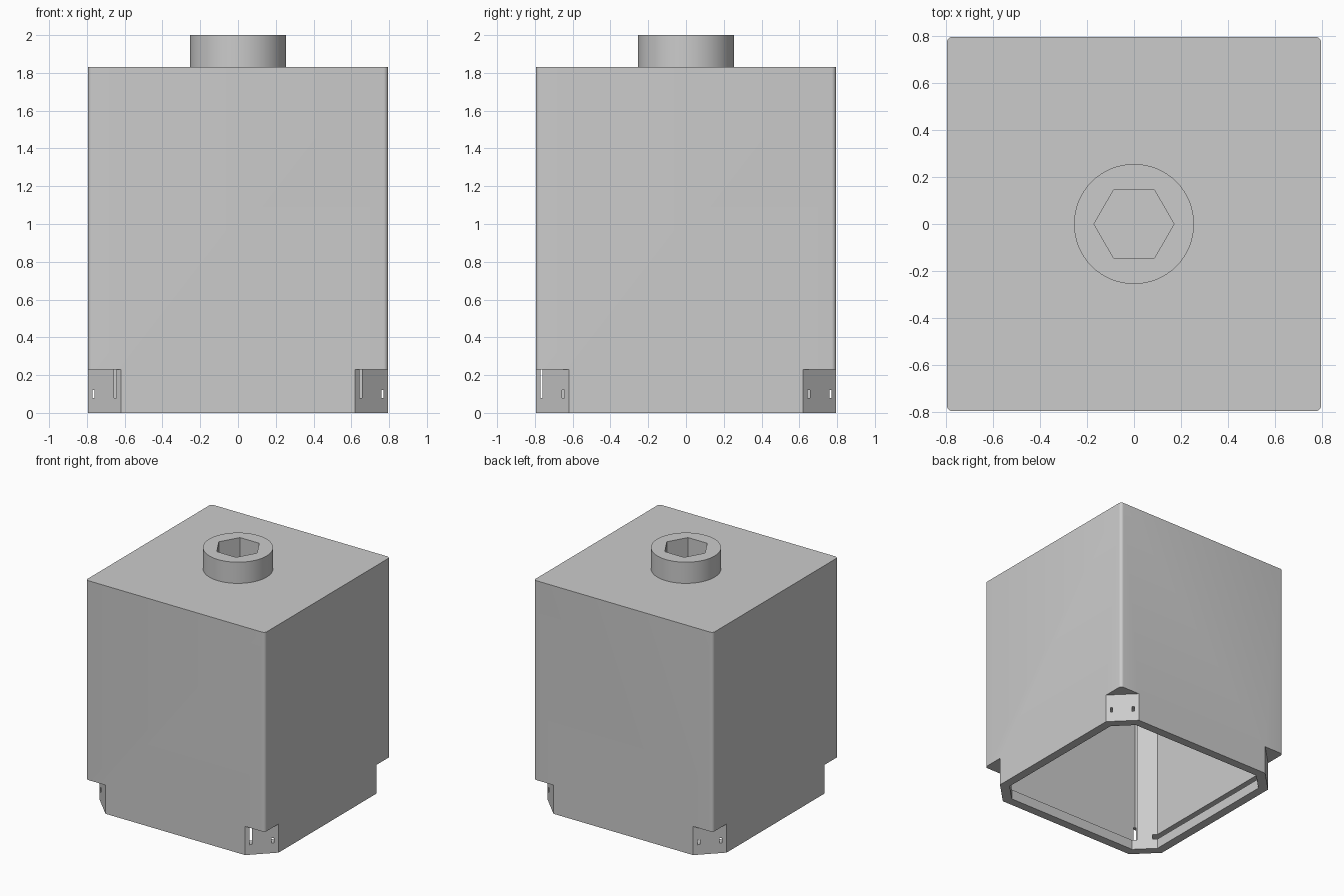
import bpy, bmesh, math
from mathutils import Matrix, Vector

cube = bpy.data.objects.get("Cube")
if cube:
    bpy.data.objects.remove(cube, do_unlink=True)

HALF, TOP, NOTCH = 0.795, 1.83, 0.175
INNER, INNER_CHAMFER, CEILING = 0.725, 0.135, 1.76

grey = bpy.data.materials.new("plain grey")
grey.use_nodes = True
grey.diffuse_color = (0.6, 0.6, 0.6, 1)
grey.node_tree.nodes["Principled BSDF"].inputs["Base Color"].default_value = (0.6, 0.6, 0.6, 1)


def prism(name, outline, z0, z1):
    """Extrude a counter-clockwise outline from z0 to z1."""
    bm = bmesh.new()
    face = bm.faces.new([bm.verts.new((x, y, z0)) for x, y in outline])
    out = bmesh.ops.extrude_face_region(bm, geom=[face])
    tops = [v for v in out["geom"] if isinstance(v, bmesh.types.BMVert)]
    bmesh.ops.translate(bm, verts=tops, vec=(0, 0, z1 - z0))
    bmesh.ops.recalc_face_normals(bm, faces=bm.faces)
    mesh = bpy.data.meshes.new(name)
    bm.to_mesh(mesh)
    bm.free()
    mesh.materials.append(grey)
    obj = bpy.data.objects.new(name, mesh)
    bpy.context.collection.objects.link(obj)
    return obj


def ring(count, *radii):
    """Points round the centre, cycling through the radii."""
    return [(radii[i % len(radii)] * math.cos(math.tau * i / count),
             radii[i % len(radii)] * math.sin(math.tau * i / count)) for i in range(count)]


def rectangle(x0, x1, y0, y1):
    return [(x0, y0), (x1, y0), (x1, y1), (x0, y1)]


def rounded_square(half, cut, steps):
    """Square with arc corners; one step gives straight chamfers."""
    points = []
    for corner in range(4):
        middle = math.pi / 4 + corner * math.pi / 2
        cx = math.copysign(half - cut, math.cos(middle))
        cy = math.copysign(half - cut, math.sin(middle))
        for i in range(steps + 1):
            a = corner * math.pi / 2 + i * math.pi / 2 / steps
            points.append((cx + cut * math.cos(a), cy + cut * math.sin(a)))
    return points


def carve(target, cutter):
    mod = target.modifiers.new("carve", 'BOOLEAN')
    mod.operation = 'DIFFERENCE'
    mod.solver = 'EXACT'
    mod.object = cutter
    bpy.context.view_layer.objects.active = target
    bpy.ops.object.modifier_apply(modifier=mod.name)
    bpy.data.objects.remove(cutter, do_unlink=True)


def smooth(obj):
    bpy.ops.object.select_all(action='DESELECT')
    obj.select_set(True)
    bpy.context.view_layer.objects.active = obj
    bpy.ops.object.shade_smooth_by_angle(angle=math.radians(30))


# Hollow body, open underneath, with braced inner corners
body = prism("body", rounded_square(HALF, 0.025, 6), 0, TOP)
carve(body, prism("cavity", rounded_square(INNER, INNER_CHAMFER, 1), -0.1, CEILING))

# Chamfered notches at the four lower corners
for sx in (-1, 1):
    for sy in (-1, 1):
        far = HALF + 0.1
        near = HALF - NOTCH - 0.1
        triangle = [(sx * far, sy * near), (sx * far, sy * far), (sx * near, sy * far)]
        carve(body, prism("corner_notch", triangle, -0.1, 0.23))

# Snap grooves inside each wall; the front one is a tall recess
for side in range(4):
    height = 1.6 if side == 0 else 0.12
    groove = prism("groove", rectangle(-0.656, 0.656, -0.771, -0.7), 0.08, height)
    groove.data.transform(Matrix.Rotation(side * math.pi / 2, 4, 'Z'))
    carve(body, groove)
smooth(body)

# Round stud with a hexagonal socket
stud = prism("stud", ring(64, 0.255), TOP - 0.02, 2.0)
carve(stud, prism("socket", ring(6, 0.17), TOP + 0.001, 2.1))
smooth(stud)

# Small star raised on the inside of the left wall
star = prism("inner_star", ring(10, 0.1, 0.045), 0, 0.04)
star.data.transform(Matrix.Translation(Vector((INNER + 0.005, -0.48, 0.85)))
                    @ Matrix.Rotation(-math.pi / 2, 4, 'Y'))
